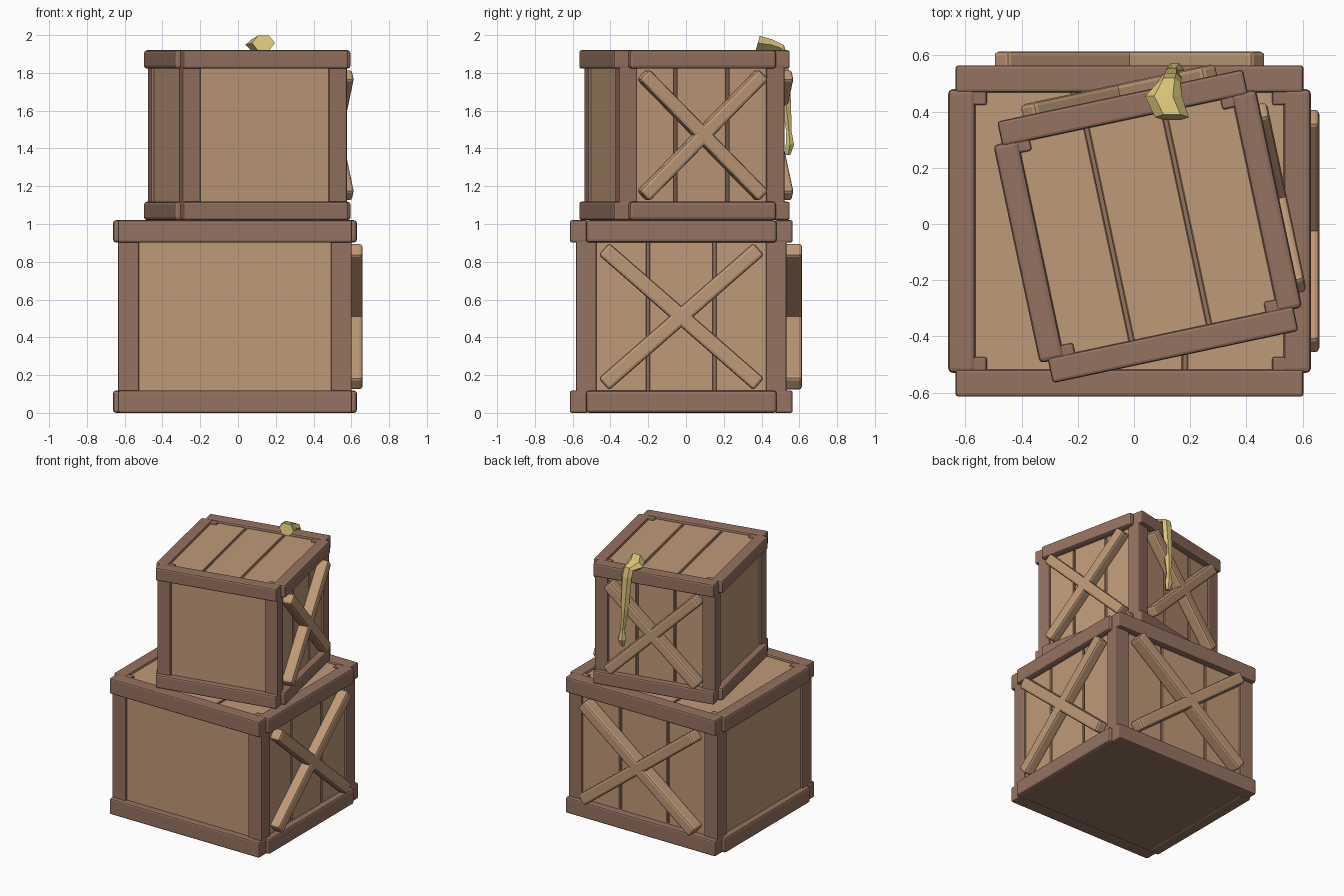
import bpy, bmesh, math
from mathutils import Matrix, Vector

old = bpy.data.objects.get("Cube")
if old:
    bpy.data.objects.remove(old, do_unlink=True)


def material(name, rgb):
    m = bpy.data.materials.new(name)
    m.use_nodes = True
    m.diffuse_color = (*rgb, 1)
    m.node_tree.nodes["Principled BSDF"].inputs["Base Color"].default_value = (*rgb, 1)
    return m


TAN = material("light wood", (0.52, 0.32, 0.185))
BROWN = material("dark wood", (0.30, 0.17, 0.118))
YELLOW = material("dull yellow", (0.68, 0.55, 0.19))


def finish(name, bm, mat, place):
    bmesh.ops.recalc_face_normals(bm, faces=bm.faces)
    mesh = bpy.data.meshes.new(name)
    bm.to_mesh(mesh)
    bm.free()
    mesh.materials.append(mat)
    ob = bpy.data.objects.new(name, mesh)
    ob.matrix_world = place
    bpy.context.collection.objects.link(ob)
    return ob


def box(name, mat, place, lo, hi, bevel=0.0, segments=2):
    lo, hi = Vector(lo), Vector(hi)
    bm = bmesh.new()
    bmesh.ops.create_cube(bm, size=1)
    for v in bm.verts:
        v.co = (lo + hi) / 2 + v.co * (hi - lo)
    if bevel:
        bmesh.ops.bevel(bm, geom=bm.edges[:], offset=bevel, segments=segments,
                        profile=0.5, affect='EDGES')
    return finish(name, bm, mat, place)


def cross(name, place, half_w, half_h, depth, width):
    # Two crossed battens standing in the local xz plane, outer side towards +y
    a, b = half_w - width * 0.35, half_h - width * 0.35
    for side, label in ((1, "rising"), (-1, "falling")):
        turn = Matrix.Rotation(-side * math.atan2(b, a), 4, 'Y')
        half = math.hypot(a, b)
        box(f"{name}_{label}_batten", TAN, place @ turn,
            (-half, -depth, -width / 2), (half, 0, width / 2), 0.016)


def planks(name, place, half_w, half_h, gap_at, thick):
    # Three boards in the local xz plane, outer side towards +y
    g = 0.007
    spans = ((-half_w, -gap_at - g), (-gap_at + g, gap_at - g), (gap_at + g, half_w))
    for i, (a, b) in enumerate(spans):
        box(f"{name}_plank_{i + 1}", TAN, place,
            (a, -thick, -half_h), (b, 0, half_h), 0.004, 1)


def crate(name, center, angle, base, top, rim, post, long_beam, side_beam, beam_w,
          post_w, gaps, cross_out, cross_size, batten):
    P = Matrix.Translation((*center, 0)) @ Matrix.Rotation(angle, 4, 'Z')
    px, py = post
    mid, half = (base + top) / 2, (top - base) / 2
    inset, thick = 0.018, 0.016
    wx, wy = px - inset, py - inset
    # Solid core seen through the gaps and from underneath
    c = inset + thick
    box(name + "_core", BROWN, P, (c - px, c - py, base + 0.005), (px - c, py - c, top - c))
    # Corner posts
    for sx in (-1, 1):
        for sy in (-1, 1):
            x = sorted((sx * (px - 0.002), sx * (px - post_w)))
            y = sorted((sy * (py - 0.002), sy * (py - post_w)))
            box(f"{name}_post_{'left' if sx > 0 else 'right'}_{'back' if sy > 0 else 'front'}",
                BROWN, P, (x[0], y[0], base + 0.006), (x[1], y[1], top - 0.006), 0.008)
    # Rim beams around the top and bottom
    for level, z in (("bottom", base), ("top", top - rim)):
        for s, side in ((-1, "front"), (1, "back")):
            y = sorted((s * long_beam[1], s * (long_beam[1] - beam_w)))
            box(f"{name}_{level}_{side}_beam", BROWN, P,
                (-long_beam[0], y[0], z), (long_beam[0], y[1], z + rim), 0.011)
        for s, side in ((-1, "right"), (1, "left")):
            x = sorted((s * side_beam[0], s * (side_beam[0] - beam_w)))
            box(f"{name}_{level}_{side}_beam", BROWN, P,
                (x[0], -side_beam[1], z), (x[1], side_beam[1], z + rim), 0.016)
    # Plain panels
    h = half - rim / 2
    box(name + "_front_panel", TAN, P, (-wx + .03, -wy, mid - h), (wx - .03, -wy + thick, mid + h))
    box(name + "_right_panel", TAN, P, (-wx, -wy + .03, mid - h), (-wx + thick, wy - .03, mid + h))
    # Planked faces: back, left and lid
    back = P @ Matrix.Translation((0, wy, mid))
    left = P @ Matrix.Rotation(-math.pi / 2, 4, 'Z') @ Matrix.Translation((0, wx, mid))
    lid = P @ Matrix.Translation((0, 0, top - inset)) @ Matrix.Rotation(math.pi / 2, 4, 'X')
    planks(name + "_back", back, wx - .03, h, gaps[0], thick)
    planks(name + "_left", left, wy - .03, h, gaps[1], thick)
    planks(name + "_lid", lid, wx - .03, wy - .03, gaps[0], thick)
    # Crossed battens
    for label, face, out, start, w in (("back", back, cross_out[1], wy, cross_size[0]),
                                       ("left", left, cross_out[0], wx, cross_size[1])):
        depth = out - start
        cross(f"{name}_{label}", face @ Matrix.Translation((0, depth, 0)),
              w, cross_size[2], depth + 0.005, batten)


crate("lower_crate", (-0.016, -0.025), 0, 0.0, 1.02, 0.118,
      post=(0.62, 0.56), long_beam=(0.62, 0.59), side_beam=(0.646, 0.505), beam_w=0.097,
      post_w=0.112, gaps=(0.197, 0.176), cross_out=(0.676, 0.64),
      cross_size=(0.49, 0.44, 0.388), batten=0.085)
crate("upper_crate", (0.049, -0.008), math.radians(12), 1.02, 1.92, 0.098,
      post=(0.447, 0.45), long_beam=(0.447, 0.476), side_beam=(0.478, 0.397), beam_w=0.09,
      post_w=0.1, gaps=(0.141, 0.141), cross_out=(0.506, 0.517),
      cross_size=(0.36, 0.35, 0.35), batten=0.078)

# Limp yellow peel draped over the back rim: x, y, z, half width, half thickness, tilt
rings = [
    (0.135, 0.380, 1.958, 0.060, 0.040, 15),
    (0.105, 0.455, 1.948, 0.066, 0.030, 0),
    (0.125, 0.505, 1.930, 0.040, 0.022, 40),
    (0.130, 0.515, 1.880, 0.042, 0.022, 90),
    (0.135, 0.530, 1.640, 0.030, 0.026, 90),
    (0.142, 0.545, 1.490, 0.016, 0.014, 90),
    (0.146, 0.550, 1.420, 0.032, 0.022, 90),
    (0.146, 0.540, 1.365, 0.014, 0.012, 90),
]
bm = bmesh.new()
loops = []
for x, y, z, w, t, tilt in rings:
    out = Vector((0, math.sin(math.radians(tilt)), math.cos(math.radians(tilt))))
    loop = []
    for k in range(6):
        a = k * math.pi / 3
        loop.append(bm.verts.new(Vector((x + w * math.cos(a), y, z))
                                 + out * t * math.sin(a) / 0.866))
    loops.append(loop)
for r, s in zip(loops, loops[1:]):
    for k in range(6):
        n = (k + 1) % 6
        bm.faces.new((r[k], r[n], s[n], s[k]))
bm.faces.new(loops[0])
bm.faces.new(loops[-1])
finish("hanging_peel", bm, YELLOW, Matrix.Identity(4))
